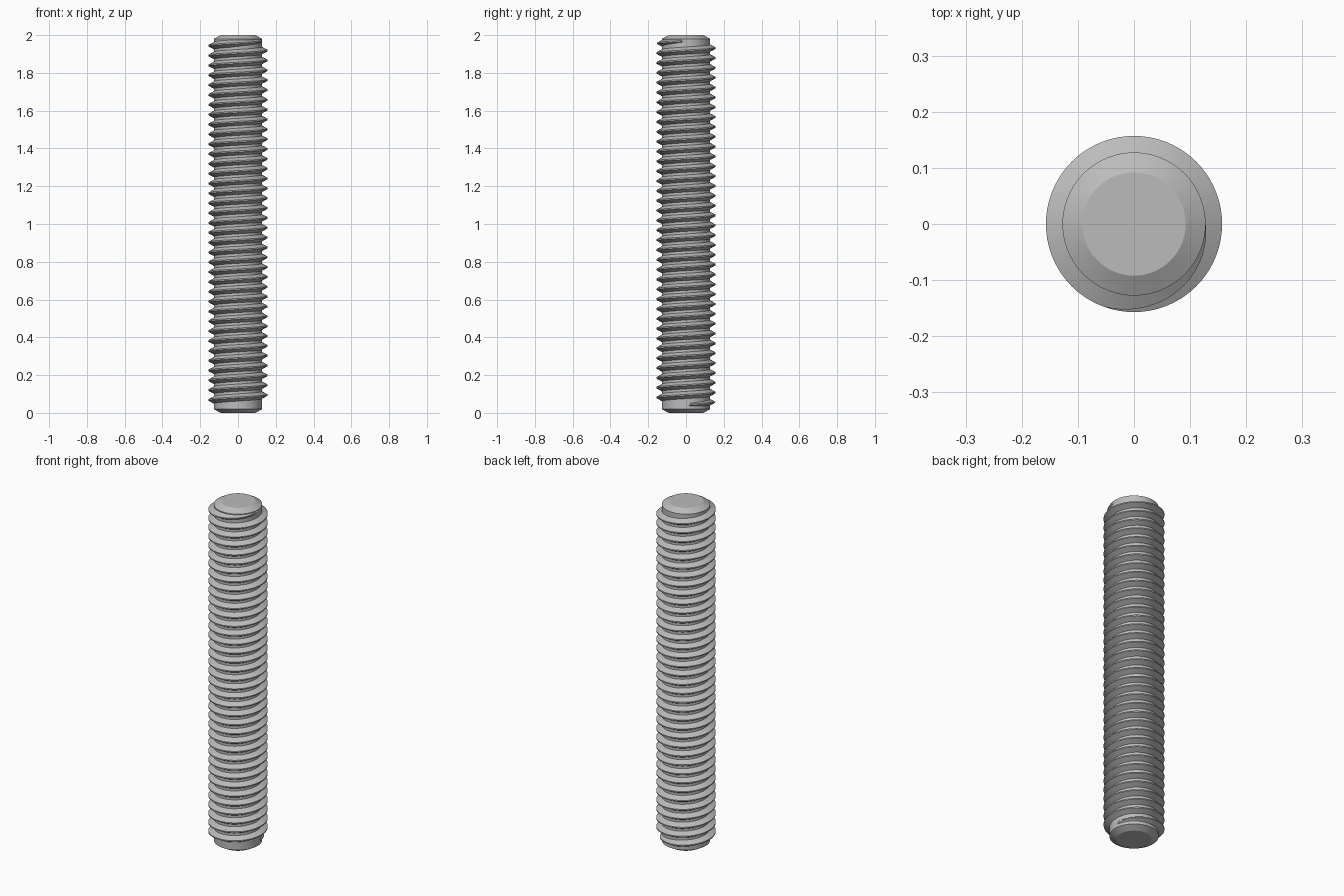
import bpy, bmesh, math

if "Cube" in bpy.data.objects:
    bpy.data.objects.remove(bpy.data.objects["Cube"])

LENGTH, CORE_R, CREST_R = 2.0, 0.1275, 0.157
CHAMFER_R, CHAMFER_H = 0.092, 0.02
PITCH = 0.0521
SEGS = 72                                # steps per turn
START, TAPER = 0.0, math.radians(110)    # start angle and run-out sweep
TURNS = 37
Z_START = 0.0425                         # crest height at the start angle

steel = bpy.data.materials.new("grey steel")
steel.use_nodes = True
colour = (0.5, 0.5, 0.5, 1)
steel.diffuse_color = colour
bsdf = steel.node_tree.nodes["Principled BSDF"]
bsdf.inputs["Base Color"].default_value = colour


def finish(bm, name):
    bmesh.ops.recalc_face_normals(bm, faces=bm.faces)
    mesh = bpy.data.meshes.new(name)
    bm.to_mesh(mesh)
    bm.free()
    obj = bpy.data.objects.new(name, mesh)
    mesh.materials.append(steel)
    bpy.context.collection.objects.link(obj)
    bpy.ops.object.select_all(action='DESELECT')
    obj.select_set(True)
    bpy.context.view_layer.objects.active = obj
    bpy.ops.object.shade_smooth_by_angle(angle=math.radians(25))
    return obj


def skin(bm, rings, wrap_ring):
    """Join successive rings of vertices with quads and cap both ends."""
    n = len(rings[0])
    for a, b in zip(rings, rings[1:]):
        for i in range(n if wrap_ring else n - 1):
            j = (i + 1) % n
            bm.faces.new((a[i], a[j], b[j], b[i]))
    bm.faces.new(rings[0])
    bm.faces.new(rings[-1])


def point(bm, radius, angle, z):
    return bm.verts.new((radius * math.cos(angle), radius * math.sin(angle), z))


# Core rod with chamfered ends
bm = bmesh.new()
profile = [(CHAMFER_R, 0), (CORE_R, CHAMFER_H),
           (CORE_R, LENGTH - CHAMFER_H), (CHAMFER_R, LENGTH)]
skin(bm, [[point(bm, r, math.tau * i / SEGS, z) for i in range(SEGS)]
          for r, z in profile], True)
finish(bm, "rod_core")

# Helical thread ridge, running out into the core at both ends
bm = bmesh.new()
rings = []
sweep = TURNS * math.tau
steps = TURNS * SEGS
for s in range(steps + 1):
    t = sweep * s / steps
    fade = max(0.01, min(1, t / TAPER, (sweep - t) / TAPER))
    height = (CREST_R - CORE_R) * fade
    angle, z = START + t, Z_START + PITCH * t / math.tau
    crest = PITCH / 16
    root = crest + (CREST_R - CORE_R) * math.tan(math.radians(30)) * (0.3 + 0.7 * fade)
    inner = CORE_R - 0.002
    rings.append([point(bm, r, angle, z + dz) for r, dz in
                  ((inner, -root), (CORE_R + height, -crest),
                   (CORE_R + height, crest), (inner, root))])
skin(bm, rings, True)
finish(bm, "helical_thread")
